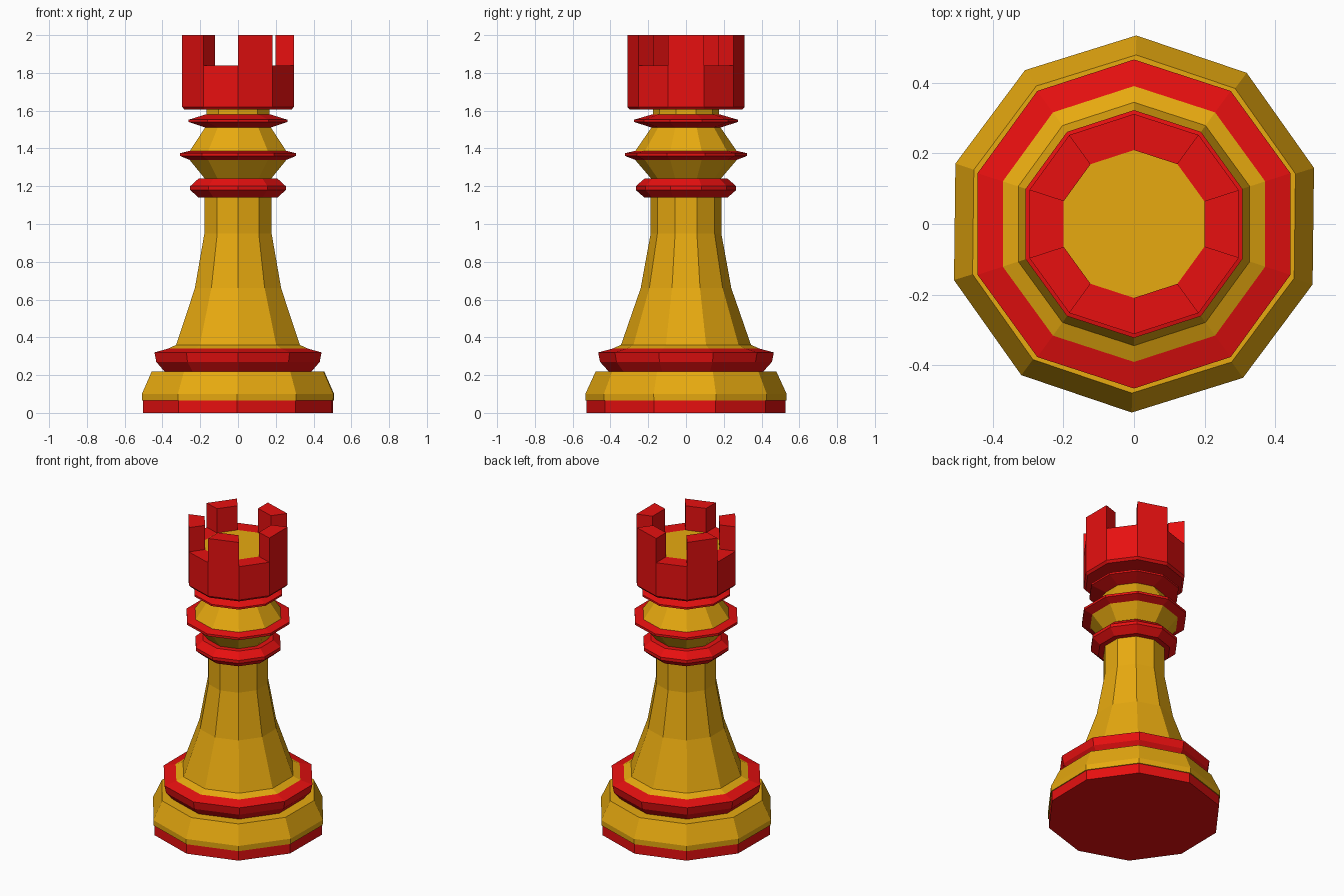
import bpy
import bmesh
from math import cos, sin, radians

SIDES = 10

old = bpy.data.objects.get("Cube")
if old:
    bpy.data.objects.remove(old, do_unlink=True)


def make_material(name, rgb):
    mat = bpy.data.materials.new(name)
    mat.use_nodes = True
    color = (*rgb, 1.0)
    mat.diffuse_color = color
    mat.node_tree.nodes["Principled BSDF"].inputs["Base Color"].default_value = color
    return mat


RED = make_material("red", (0.8, 0.005, 0.005))
GOLD = make_material("gold", (0.8, 0.4, 0.005))


def corner(radius, step, z, turn=0.0):
    """Point on the ten-sided outline, with corners at front and back."""
    a = radians(18 + 360 / SIDES * step + turn)
    return (radius * cos(a), radius * sin(a), z)


def finish(name, bm, mats):
    bmesh.ops.recalc_face_normals(bm, faces=bm.faces[:])
    mesh = bpy.data.meshes.new(name)
    bm.to_mesh(mesh)
    bm.free()
    for mat in mats:
        mesh.materials.append(mat)
    obj = bpy.data.objects.new(name, mesh)
    bpy.context.collection.objects.link(obj)
    return obj


def lathe(name, profile, mats, turn=0.0):
    """Turn a (radius, height) profile, listed bottom to top, into a closed solid."""
    bm = bmesh.new()
    rings = [[bm.verts.new(corner(r, i, z, turn)) for i in range(SIDES)]
             for r, z in profile]
    for low, high in zip(rings, rings[1:]):
        for i in range(SIDES):
            j = (i + 1) % SIDES
            bm.faces.new((low[i], low[j], high[j], high[i]))
    bm.faces.new(rings[0])
    top = bm.faces.new(rings[-1])
    top.material_index = len(mats) - 1
    return finish(name, bm, mats)


# Foot
lathe("base_plinth", [(0.526, 0), (0.526, 0.065)], [RED], -0.7)
lathe("base", [(0.532, 0.065), (0.533, 0.10), (0.478, 0.22)], [GOLD], -0.7)
lathe("base_collar", [(0.41, 0.22), (0.455, 0.27), (0.465, 0.32), (0.39, 0.34)], [RED])

# Shaft
lathe("shaft", [(0.39, 0.34), (0.344, 0.36), (0.24, 0.66), (0.187, 0.95),
                (0.187, 1.15)], [GOLD])

# Neck with three rings
lathe("lower_ring", [(0.22, 1.14), (0.266, 1.18), (0.266, 1.20), (0.22, 1.24)], [RED])
lathe("lower_neck", [(0.18, 1.235), (0.27, 1.34)], [GOLD])
lathe("middle_ring", [(0.27, 1.34), (0.322, 1.36), (0.322, 1.375), (0.27, 1.387)], [RED])
lathe("upper_neck", [(0.268, 1.387), (0.18, 1.515)], [GOLD])
lathe("upper_ring", [(0.18, 1.51), (0.275, 1.54), (0.275, 1.552), (0.18, 1.58)], [RED])
lathe("neck_top", [(0.175, 1.575), (0.175, 1.61)], [GOLD])

# Tower head: red drum and rim around a gold floor
lathe("tower", [(0.298, 1.605), (0.311, 1.62), (0.311, 1.84), (0.209, 1.84)], [RED, GOLD])

# Battlements on every second side
for n in range(SIDES // 2):
    step = 2 * n + 1
    bm = bmesh.new()
    low, high = [[bm.verts.new(corner(r, s, z)) for r, s in
                  ((0.311, step), (0.311, step + 1), (0.209, step + 1), (0.209, step))]
                 for z in (1.84, 2.0)]
    for i in range(4):
        j = (i + 1) % 4
        bm.faces.new((low[i], low[j], high[j], high[i]))
    bm.faces.new(high)
    finish(f"battlement_{n + 1}", bm, [RED])
